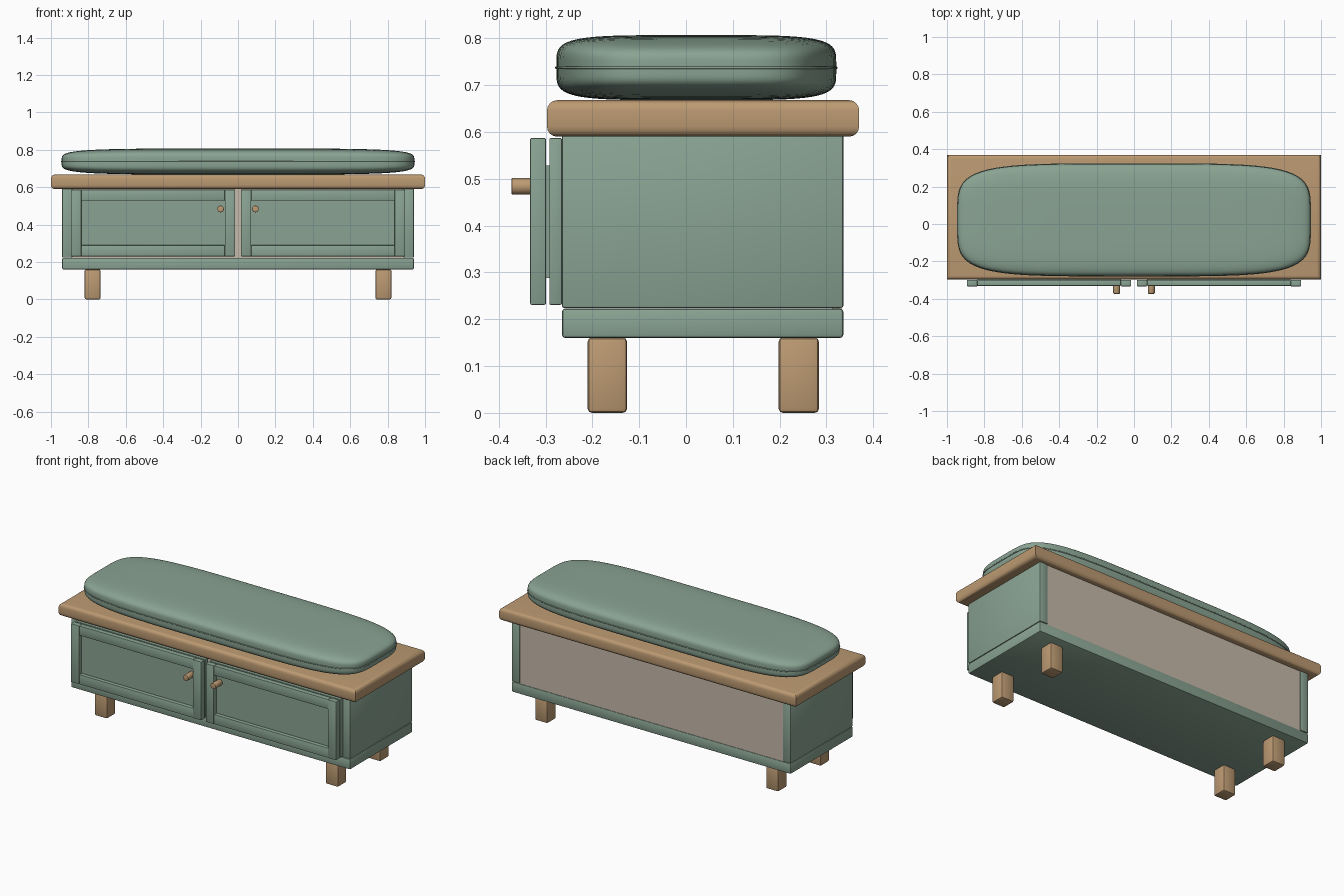
import bpy, bmesh, math

if "Cube" in bpy.data.objects:
    bpy.data.objects.remove(bpy.data.objects["Cube"])


def material(name, rgb):
    m = bpy.data.materials.new(name)
    m.diffuse_color = [(c / 255 / 12.92 if c < 11 else ((c / 255 + 0.055) / 1.055) ** 2.4) for c in rgb] + [1]
    m.use_nodes = True
    m.node_tree.nodes["Principled BSDF"].inputs["Base Color"].default_value = m.diffuse_color
    return m


GREEN = material("sage green", (138, 164, 147))
WOOD = material("light oak", (188, 154, 114))
TAUPE = material("pale taupe", (198, 186, 170))


def finish(name, bm, mat, smooth=40):
    bmesh.ops.recalc_face_normals(bm, faces=bm.faces)
    me = bpy.data.meshes.new(name)
    bm.to_mesh(me)
    bm.free()
    ob = bpy.data.objects.new(name, me)
    bpy.context.collection.objects.link(ob)
    me.materials.append(mat)
    bpy.ops.object.select_all(action='DESELECT')
    ob.select_set(True)
    bpy.context.view_layer.objects.active = ob
    bpy.ops.object.shade_smooth_by_angle(angle=math.radians(smooth))
    return ob


def box(name, x, y, z, mat, bevel=0.005, segments=2, keep_upright=False):
    """Bevelled box from three (min, max) ranges."""
    bm = bmesh.new()
    bmesh.ops.create_cube(bm, size=1)
    for v in bm.verts:
        v.co = [r[0] if c < 0 else r[1] for r, c in zip((x, y, z), v.co)]
    edges = [e for e in bm.edges
             if not (keep_upright and abs(e.verts[0].co.z - e.verts[1].co.z) > 1e-4)]
    if bevel:
        bmesh.ops.bevel(bm, geom=edges, offset=bevel, segments=segments, profile=0.5, affect='EDGES')
    return finish(name, bm, mat)


def span(s, a, b):
    """Range a..b mirrored to side s."""
    return tuple(sorted((s * a, s * b)))


# carcass
box("base_plinth", (-0.94, 0.94), (-0.265, 0.336), (0.16, 0.223), GREEN, 0.007)
box("back_panel", (-0.89, 0.89), (0.312, 0.332), (0.22, 0.6), TAUPE, 0)
box("bench_top", (-1, 1), (-0.297, 0.37), (0.59, 0.668), WOOD, 0.022, 4, True)

for s, side in ((-1, "left"), (1, "right")):
    box(side + "_side_panel", span(s, 0.885, 0.94), (-0.265, 0.336), (0.224, 0.595), GREEN)

    # legs
    for y, where in (((-0.21, -0.126), "front"), ((0.198, 0.284), "back")):
        box(f"{where}_{side}_leg", span(s, 0.735, 0.82), y, (0, 0.161), WOOD, 0.009)

    # door: slab, recessed panel, two stiles and two rails
    box(side + "_door_slab", span(s, 0.015, 0.893), (-0.292, -0.265), (0.231, 0.587), GREEN, 0.003)
    box(side + "_door_panel", span(s, 0.07, 0.838), (-0.308, -0.285), (0.288, 0.529), GREEN, 0)
    for a, b, part in ((0.015, 0.07, "inner"), (0.838, 0.893, "outer")):
        box(f"{side}_door_{part}_stile", span(s, a, b), (-0.333, -0.299), (0.231, 0.587), GREEN, 0.003)
    for z, part in (((0.231, 0.29), "lower"), ((0.528, 0.587), "upper")):
        box(f"{side}_door_{part}_rail", span(s, 0.07, 0.838), (-0.331, -0.299), z, GREEN, 0.003)

    # knob
    bm = bmesh.new()
    bmesh.ops.create_cone(bm, cap_ends=True, segments=24, radius1=0.018, radius2=0.018, depth=0.068)
    rims = [e for e in bm.edges if abs(e.verts[0].co.z - e.verts[1].co.z) < 1e-4]
    bmesh.ops.bevel(bm, geom=rims, offset=0.003, segments=2, profile=0.5, affect='EDGES')
    knob = finish(side + "_door_knob", bm, WOOD)
    knob.rotation_euler.x = math.pi / 2
    knob.location = (s * 0.093, -0.339, 0.484)

# cushion: cube grid pushed out to a rounded superellipsoid
N, HALF, CENTRE = 4.7, (0.943, 0.299, 0.0695), (0, 0.022, 0.7375)


def on_cushion(p):
    f = sum(abs(c) ** N for c in p) ** (1 / N)
    return [c / f * h + o for c, h, o in zip(p, HALF, CENTRE)]


bm = bmesh.new()
bmesh.ops.create_cube(bm, size=2)
bmesh.ops.subdivide_edges(bm, edges=bm.edges[:], cuts=23, use_grid_fill=True)
for v in bm.verts:
    v.co = on_cushion(v.co)
finish("seat_cushion", bm, GREEN, 60)

# thin piping around the cushion seam
cu = bpy.data.curves.new("cushion_piping", 'CURVE')
cu.dimensions = '3D'
cu.bevel_depth = 0.003
cu.bevel_resolution = 1
sp = cu.splines.new('POLY')
COUNT = 128
sp.points.add(COUNT - 1)
for i, pt in enumerate(sp.points):
    a = 2 * math.pi * i / COUNT
    pt.co = on_cushion((math.cos(a), math.sin(a), 0)) + [1]
sp.use_cyclic_u = True
cu.materials.append(GREEN)
bpy.context.collection.objects.link(bpy.data.objects.new("cushion_piping", cu))
